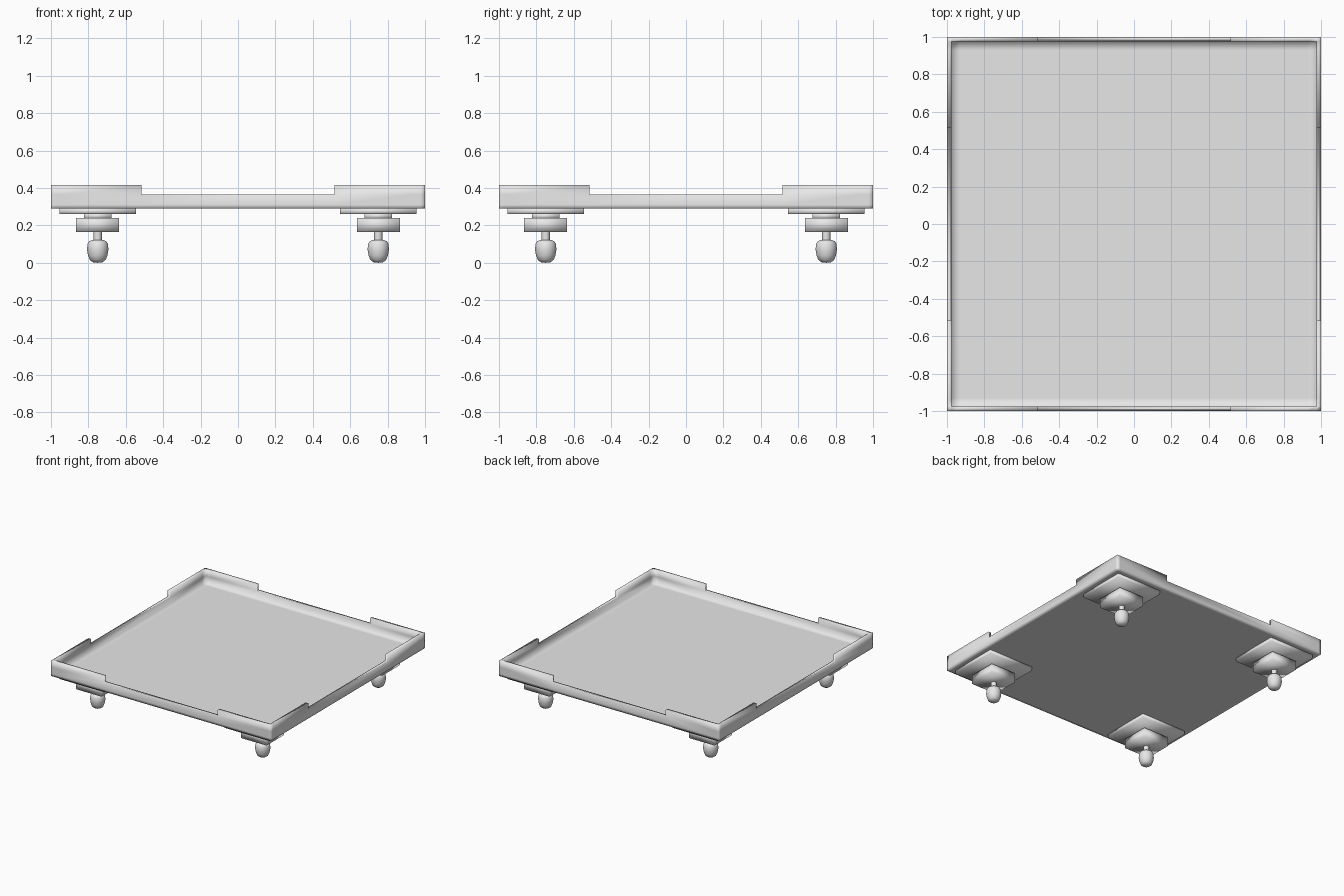
import bpy, bmesh
from math import radians
from mathutils import Matrix, Vector

cube = bpy.data.objects.get("Cube")
if cube:
    bpy.data.objects.remove(cube, do_unlink=True)

grey = bpy.data.materials.new("light grey")
grey.use_nodes = True
grey.diffuse_color = (0.8, 0.8, 0.8, 1)
grey.node_tree.nodes["Principled BSDF"].inputs["Base Color"].default_value = (0.8, 0.8, 0.8, 1)


def finish(name, bm):
    bmesh.ops.remove_doubles(bm, verts=bm.verts, dist=0.0005)
    bmesh.ops.recalc_face_normals(bm, faces=bm.faces)
    for f in bm.faces:
        f.smooth = True
    mesh = bpy.data.meshes.new(name)
    bm.to_mesh(mesh)
    bm.free()
    mesh.materials.append(grey)
    obj = bpy.data.objects.new(name, mesh)
    bpy.context.collection.objects.link(obj)
    return obj


# Tray: solid cells on a stepped grid, skinned where they meet open air
half = [0.515, 0.93, 0.975, 1.0]
edges = [-v for v in reversed(half)] + half
levels = [0.29, 0.31, 0.365, 0.415]
n = len(edges) - 1


def solid(i, j, k):
    if not (0 <= i < n and 0 <= j < n and 0 <= k < 3):
        return False
    rim = i in (0, n - 1) or j in (0, n - 1)
    middle = i == n // 2 or j == n // 2
    return k == 0 or (rim and (k == 1 or not middle))


def build_tray():
    bm = bmesh.new()
    axes = [edges, edges, levels]
    for i in range(n):
        for j in range(n):
            for k in range(3):
                if not solid(i, j, k):
                    continue
                for axis in range(3):
                    for side in (0, 1):
                        cell = [i, j, k]
                        cell[axis] += 2 * side - 1
                        if solid(*cell):
                            continue
                        u, v = [a for a in range(3) if a != axis]
                        verts = []
                        for du, dv in ((0, 0), (1, 0), (1, 1), (0, 1)):
                            corner = [i, j, k]
                            corner[axis] += side
                            corner[u] += du
                            corner[v] += dv
                            verts.append(bm.verts.new([axes[a][corner[a]] for a in range(3)]))
                        bm.faces.new(verts)
    return finish("tray", bm)


def box(name, x, y, width, low, high):
    bm = bmesh.new()
    bmesh.ops.create_cube(bm, size=1, matrix=Matrix.Translation((x, y, (low + high) / 2))
                          @ Matrix.Diagonal((width, width, high - low, 1)))
    return finish(name, bm)


def lathe(name, x, y, profile, steps=32):
    bm = bmesh.new()
    verts = [bm.verts.new((r, 0, z)) for r, z in profile]
    lines = [bm.edges.new(pair) for pair in zip(verts, verts[1:])]
    bmesh.ops.spin(bm, geom=verts + lines, cent=(0, 0, 0), axis=(0, 0, 1),
                   angle=radians(360), steps=steps)
    bmesh.ops.translate(bm, verts=bm.verts, vec=Vector((x, y, 0)))
    return finish(name, bm)


build_tray()

# Four casters, one under each corner
wheel = [(0, 0), (0.025, 0.003), (0.042, 0.015), (0.052, 0.04), (0.057, 0.07),
         (0.055, 0.1), (0.046, 0.115), (0.03, 0.122), (0, 0.123)]
stem = [(0.022, 0.115), (0.022, 0.17)]
for y, end in ((-0.75, "front"), (0.75, "back")):
    for x, side in ((0.75, "left"), (-0.75, "right")):
        tag = f"{end}_{side}"
        box(f"mount_plate_{tag}", x, y, 0.41, 0.26, 0.292)
        box(f"caster_neck_{tag}", x, y, 0.145, 0.235, 0.265)
        box(f"caster_block_{tag}", x, y, 0.23, 0.165, 0.24)
        lathe(f"caster_stem_{tag}", x, y, stem)
        lathe(f"caster_wheel_{tag}", x, y, wheel)
